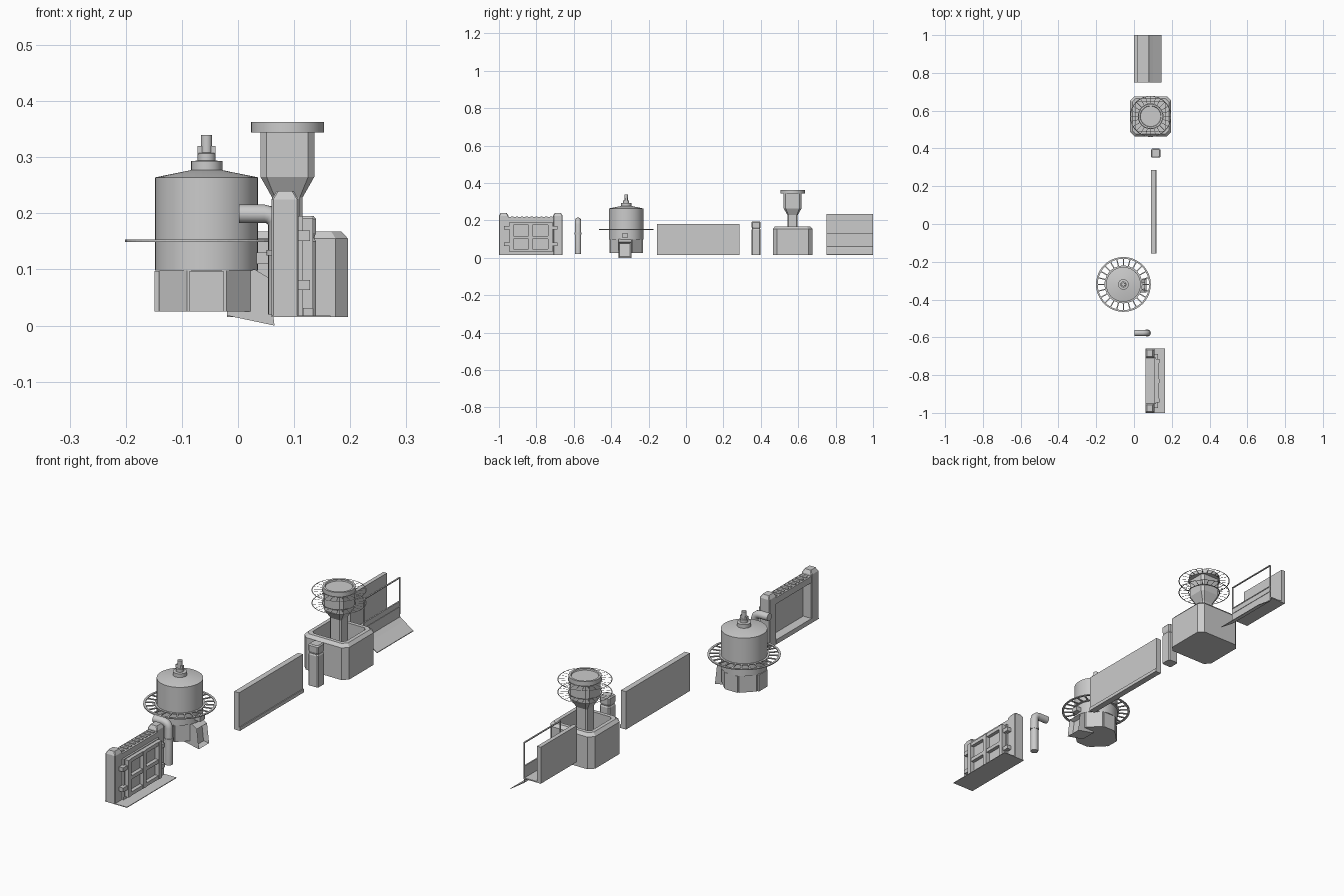
import bpy, bmesh, math
from mathutils import Vector

cube = bpy.data.objects.get("Cube")
if cube:
    bpy.data.objects.remove(cube, do_unlink=True)

grey = bpy.data.materials.new("plain_grey")
grey.use_nodes = True
grey.diffuse_color = (0.6, 0.6, 0.6, 1)
grey.node_tree.nodes["Principled BSDF"].inputs["Base Color"].default_value = (0.6, 0.6, 0.6, 1)


def finish(name, bm, smooth=False, fix=True):
    if fix:
        bmesh.ops.recalc_face_normals(bm, faces=bm.faces)
    mesh = bpy.data.meshes.new(name)
    bm.to_mesh(mesh)
    bm.free()
    mesh.materials.append(grey)
    if smooth:
        for p in mesh.polygons:
            p.use_smooth = True
        mesh.set_sharp_from_angle(angle=math.radians(35))
    ob = bpy.data.objects.new(name, mesh)
    bpy.context.collection.objects.link(ob)
    return ob


def skin(bm, rings, cap=True):
    """Bridge closed rings of points, capping both ends."""
    rows = [[bm.verts.new(p) for p in r] for r in rings]
    n = len(rows[0])
    for a, b in zip(rows, rows[1:]):
        for i in range(n):
            j = (i + 1) % n
            bm.faces.new((a[i], a[j], b[j], b[i]))
    if cap:
        bm.faces.new(rows[0][::-1])
        bm.faces.new(rows[-1])


def circle(c, r, z, n, turn=0.0):
    return [(c[0] + r * math.cos(turn + math.tau * i / n),
             c[1] + r * math.sin(turn + math.tau * i / n), z) for i in range(n)]


def lathe(name, c, profile, n=32, turn=0.0, smooth=True):
    bm = bmesh.new()
    skin(bm, [circle(c, r, z, n, turn) for r, z in profile])
    return finish(name, bm, smooth)


def chamfered(name, c, levels):
    """Stack of chamfered rectangles given as (half x, half y, chamfer, z)."""
    bm = bmesh.new()
    rings = []
    for hx, hy, k, z in levels:
        corners = [(hx, -hy + k), (hx, hy - k), (hx - k, hy), (-hx + k, hy),
                   (-hx, hy - k), (-hx, -hy + k), (-hx + k, -hy), (hx - k, -hy)]
        rings.append([(c[0] + x, c[1] + y, z) for x, y in corners])
    skin(bm, rings)
    return finish(name, bm)


def box(name, x, y, z):
    bm = bmesh.new()
    skin(bm, [[(x[0], y[0], h), (x[1], y[0], h), (x[1], y[1], h), (x[0], y[1], h)] for h in z])
    return finish(name, bm)


def extrude_y(name, points, y0, y1):
    bm = bmesh.new()
    skin(bm, [[(x, y, z) for x, z in points] for y in (y0, y1)])
    return finish(name, bm)


def spoked_ring(name, c, z, inner, outer, rim, count, thick):
    """Flat walkway: two rims joined by radial bars."""
    bm = bmesh.new()
    for r0, r1 in ((inner, inner + rim), (outer - rim, outer)):
        rings = [circle(c, r0, z, 48), circle(c, r1, z, 48)]
        if thick:
            rings += [circle(c, r1, z + thick, 48), circle(c, r0, z + thick, 48), rings[0]]
        skin(bm, rings, cap=False)
    for i in range(count):
        a = math.tau * i / count
        d, s = Vector((math.cos(a), math.sin(a), 0)), Vector((-math.sin(a), math.cos(a), 0))
        o = Vector((c[0], c[1], z))
        quad = [o + d * r + s * w for r, w in ((inner, -rim / 3), (outer - rim, -rim / 3),
                                               (outer - rim, rim / 3), (inner, rim / 3))]
        if thick:
            skin(bm, [quad, [p + Vector((0, 0, thick)) for p in quad]])
        else:
            bm.faces.new([bm.verts.new(p) for p in quad])
    bmesh.ops.remove_doubles(bm, verts=bm.verts, dist=1e-5)
    return finish(name, bm)


# Gate: posts, lintel, sill and foot plate
for side, y in (("right", -0.975), ("left", -0.685)):
    chamfered("gate_post_" + side, (0.084, y),
              [(0.024, 0.025, 0.003, 0.015), (0.024, 0.025, 0.003, 0.225), (0.015, 0.017, 0.003, 0.24)])
box("gate_lintel", (0.062, 0.108), (-0.952, -0.708), (0.19, 0.218))
box("gate_sill", (0.06, 0.115), (-0.952, -0.708), (0.015, 0.035))
box("gate_foot_plate", (0.06, 0.165), (-1, -0.66), (0.015, 0.018))
for i in range(9):
    y = -0.935 + i * 0.026
    box("lintel_slat", (0.068, 0.1), (y, y + 0.012), (0.217, 0.222))

# Gate leaf with four sunken panes, and hinges
box("gate_leaf", (0.1, 0.116), (-0.952, -0.708), (0.03, 0.195))
for y in (-0.945, -0.842, -0.737):
    box("leaf_stile", (0.114, 0.134), (y, y + 0.022), (0.03, 0.192))
for z in (0.03, 0.1, 0.176):
    box("leaf_rail", (0.114, 0.132), (-0.943, -0.717), (z, z + 0.016))
for y in (-0.955, -0.705):
    for z in (0.072, 0.16):
        box("gate_hinge", (0.106, 0.128), (y - 0.018, y + 0.018), (z - 0.009, z + 0.009))

# Elbow pipe: swept round section
bm = bmesh.new()
path = [(0.07, 0.02), (0.07, 0.18), (0.066, 0.19), (0.057, 0.197), (0.047, 0.199), (0.002, 0.199)]
tilts = [0, 0, 30, 60, 90, 90]
rings = []
for (x, z), t in zip(path, tilts):
    t = math.radians(t)
    rings.append([(x + 0.0165 * math.cos(a) * math.cos(t), -0.577 + 0.0165 * math.sin(a),
                   z + 0.0165 * math.cos(a) * math.sin(t))
                  for a in (math.tau * i / 16 for i in range(16))])
skin(bm, rings)
finish("elbow_pipe", bm, True)
lathe("pipe_collar", (0.07, -0.577), [(0.019, 0.125), (0.019, 0.135)], 16)

# Tank
tank = (-0.056, -0.32)
lathe("tank_base", tank, [(0.092, 0.025), (0.092, 0.1)], 8, math.pi / 8, False)
lathe("tank_body", tank, [(0.092, 0.098), (0.092, 0.264), (0.028, 0.277)], 40)
lathe("tank_cap", tank, [(0.028, 0.275), (0.028, 0.293), (0.016, 0.294), (0.016, 0.307),
                         (0.01, 0.308), (0.01, 0.34)], 20)
for s in (-1, 1):
    x = tank[0] + s * 0.012
    box("cap_lug", (x - 0.004, x + 0.004), (tank[1] - 0.006, tank[1] + 0.006), (0.305, 0.32))
box("base_plate_right", (-0.149, -0.13), (-0.35, -0.29), (0.025, 0.097))
for name, y in (("front", -0.409), ("back", -0.249)):
    box("base_plate_" + name, (-0.086, -0.026), (y, y + 0.018), (0.025, 0.097))
spoked_ring("tank_walkway", tank, 0.149, 0.091, 0.145, 0.009, 24, 0.004)

# Chute with a sunken mouth on the tank's left side
chute = extrude_y("tank_chute", [(-0.02, 0.018), (0.065, 0.0), (0.055, 0.085), (0.03, 0.1), (-0.02, 0.1)],
                  -0.362, -0.292)
bm = bmesh.new()
bm.from_mesh(chute.data)
mouth = max(bm.faces, key=lambda f: f.calc_center_median().x)
bmesh.ops.inset_individual(bm, faces=[mouth], thickness=0.011)
bmesh.ops.translate(bm, verts=mouth.verts, vec=(-0.02, 0, 0))
bm.to_mesh(chute.data)
bm.free()
box("chute_handle", (0.03, 0.058), (-0.343, -0.311), (0.11, 0.13))

# Plain wall with a low lip
box("wall_panel", (0.09, 0.114), (-0.155, 0.285), (0.015, 0.18))
box("wall_lip", (0.09, 0.118), (-0.155, 0.285), (0.015, 0.03))

# Post
chamfered("post", (0.115, 0.375), [(0.024, 0.024, 0.005, 0.015), (0.024, 0.024, 0.005, 0.15),
                                   (0.021, 0.021, 0.005, 0.156), (0.024, 0.024, 0.005, 0.165),
                                   (0.024, 0.024, 0.005, 0.19), (0.02, 0.02, 0.005, 0.195)])

# Open trough with the hopper standing in it
hop = (0.088, 0.57)
chamfered("hopper_trough", hop, [(0.108, 0.106, 0.022, 0.015), (0.108, 0.106, 0.022, 0.155),
                                 (0.096, 0.094, 0.018, 0.168), (0.08, 0.078, 0.012, 0.168),
                                 (0.08, 0.078, 0.012, 0.09)])
chamfered("hopper_funnel", hop, [(0.027, 0.027, 0.005, 0.085), (0.027, 0.027, 0.005, 0.228),
                                 (0.048, 0.048, 0.011, 0.265), (0.048, 0.048, 0.011, 0.346)])
lathe("hopper_rim", hop, [(0.065, 0.344), (0.065, 0.363), (0.056, 0.363), (0.054, 0.358)], 32)
for z in (0.288, 0.344):
    spoked_ring("hopper_walkway", hop, z, 0.064, 0.109, 0.004, 24, 0)

# End barrier: raised panel, open frame, ledge and sloping apron
box("barrier_panel", (0.0, 0.018), (0.75, 1.0), (0.08, 0.235))
box("barrier_ledge", (0.0, 0.08), (0.75, 1.0), (0.076, 0.081))
for z in (0.104, 0.128, 0.231):
    box("frame_rail", (0.078, 0.084), (0.75, 1.0), (z, z + 0.004))
for y in (0.75, 0.996):
    box("frame_upright", (0.078, 0.083), (y, y + 0.004), (0.075, 0.235))
extrude_y("barrier_apron", [(0.078, 0.13), (0.078, 0.06), (0.1, 0.045), (0.145, 0.015),
                            (0.145, 0.018), (0.101, 0.048), (0.082, 0.062), (0.082, 0.13)], 0.75, 1.0)
